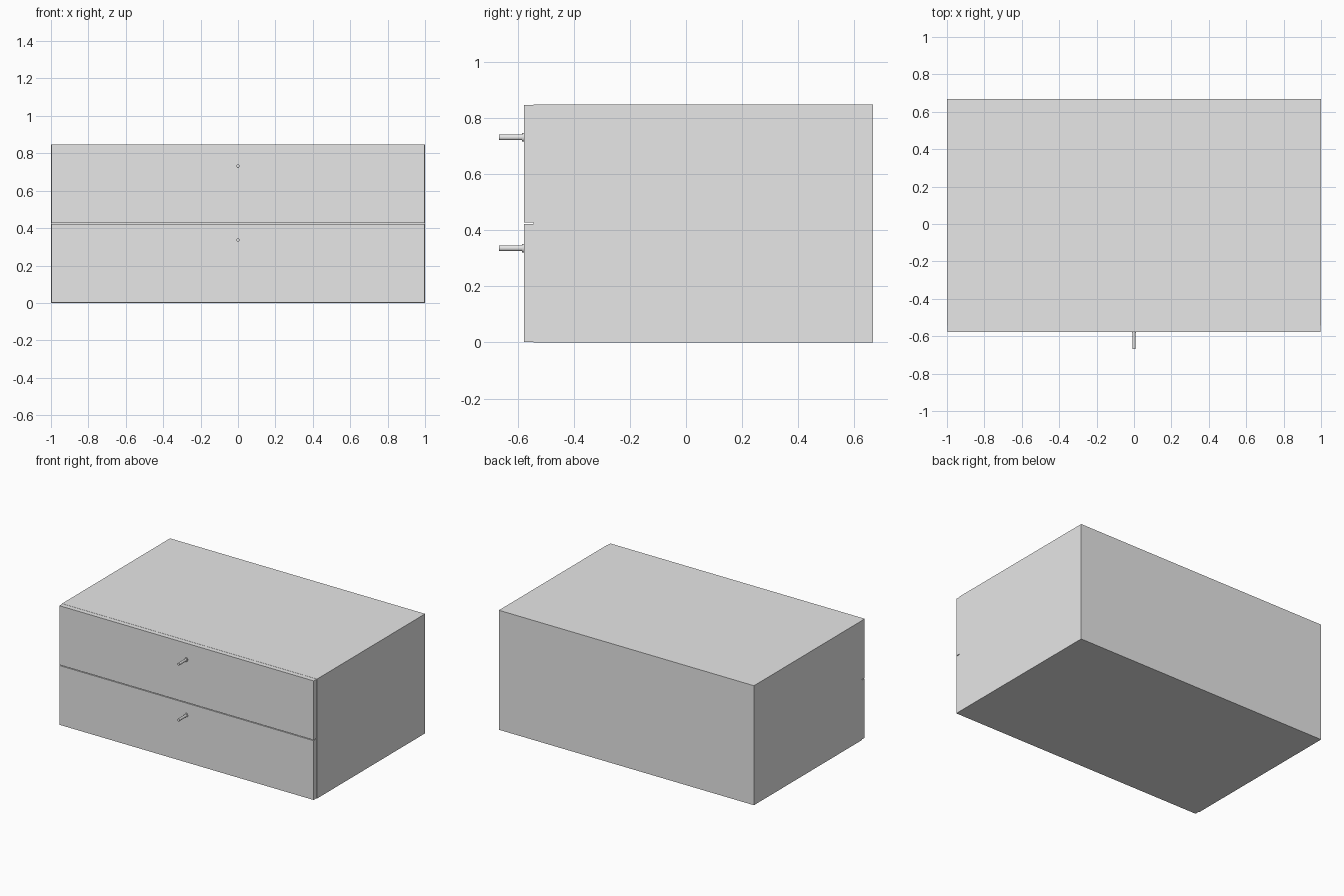
import bpy
import math

if "Cube" in bpy.data.objects:
    bpy.data.objects.remove(bpy.data.objects["Cube"], do_unlink=True)

grey = bpy.data.materials.new("light_grey")
grey.use_nodes = True
grey.diffuse_color = (0.8, 0.8, 0.8, 1)
grey.node_tree.nodes["Principled BSDF"].inputs["Base Color"].default_value = (0.8, 0.8, 0.8, 1)

HEIGHT = 0.847
BACK = 0.667
FRONT = -0.577
CARCASS_FRONT = -0.543


def box(name, half_width, y0, y1, z0, z1):
    bpy.ops.mesh.primitive_cube_add(size=1, location=(0, (y0 + y1) / 2, (z0 + z1) / 2))
    ob = bpy.context.object
    ob.name = name
    ob.scale = (half_width * 2, y1 - y0, z1 - z0)
    bpy.ops.object.transform_apply(location=False, rotation=False, scale=True)
    ob.data.materials.append(grey)
    return ob


def oval_rod(name, half_width, half_height, y0, y1, z):
    bpy.ops.mesh.primitive_cylinder_add(
        vertices=24, radius=1, depth=y1 - y0,
        location=(0, (y0 + y1) / 2, z), rotation=(math.pi / 2, 0, 0))
    ob = bpy.context.object
    ob.name = name
    ob.scale = (half_width, half_height, 1)
    bpy.ops.object.transform_apply(location=False, rotation=True, scale=True)
    ob.data.materials.append(grey)
    bpy.ops.object.shade_smooth_by_angle()
    return ob


# Cabinet body
box("carcass", 1.0, CARCASS_FRONT, BACK, 0, HEIGHT)

# Drawer fronts with a narrow gap between, each with a pull knob
for label, z0, z1, knob_z in (("lower", 0.002, 0.422, 0.336),
                              ("upper", 0.427, HEIGHT - 0.001, 0.731)):
    box(label + "_drawer_front", 0.997, FRONT, CARCASS_FRONT, z0, z1)
    oval_rod(label + "_knob_stem", 0.008, 0.01, -BACK, FRONT + 0.005, knob_z)
    oval_rod(label + "_knob_flange", 0.011, 0.015, FRONT - 0.007, FRONT + 0.005, knob_z)
